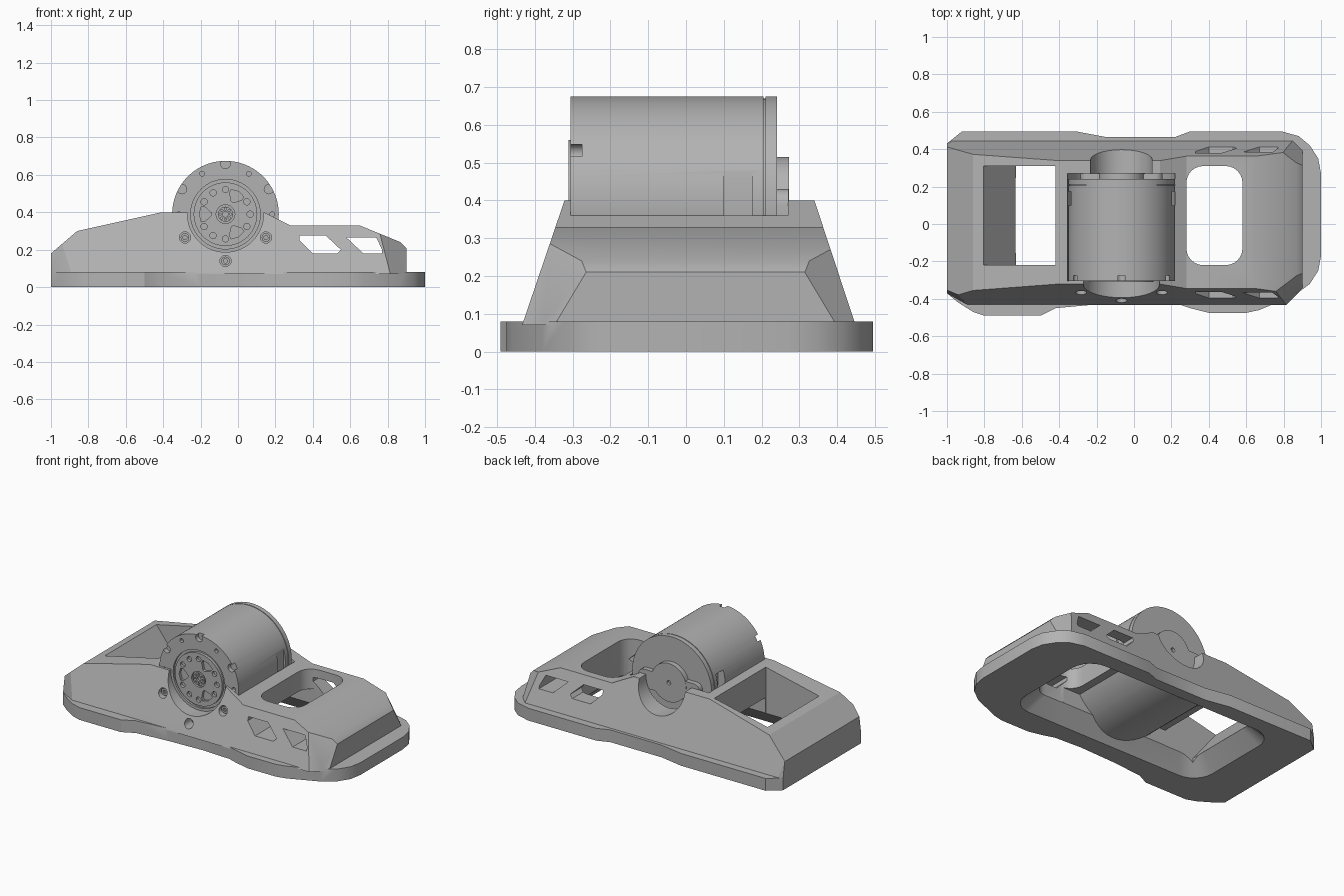
import bpy, bmesh, math
from mathutils import Vector

cube = bpy.data.objects.get("Cube")
if cube:
    bpy.data.objects.remove(cube)

grey = bpy.data.materials.new("plain_grey")
grey.use_nodes = True
grey.diffuse_color = (0.45, 0.45, 0.45, 1)
grey.node_tree.nodes["Principled BSDF"].inputs["Base Color"].default_value = grey.diffuse_color

CX, CZ, R = -0.067, 0.39, 0.285  # motor axis and radius


def finish(name, bm):
    bmesh.ops.recalc_face_normals(bm, faces=bm.faces)
    mesh = bpy.data.meshes.new(name)
    bm.to_mesh(mesh)
    bm.free()
    mesh.materials.append(grey)
    ob = bpy.data.objects.new(name, mesh)
    bpy.context.collection.objects.link(ob)
    return ob


def loft_bm(ring_a, ring_b):
    bm = bmesh.new()
    a = [bm.verts.new(p) for p in ring_a]
    b = [bm.verts.new(p) for p in ring_b]
    bm.faces.new(a)
    bm.faces.new(b)
    for i in range(len(a)):
        j = (i + 1) % len(a)
        bm.faces.new((a[i], a[j], b[j], b[i]))
    return bm


def along_y(pts, y0, y1):
    return loft_bm([(x, y0, z) for x, z in pts], [(x, y1, z) for x, z in pts])


def along_z(pts, z0, z1):
    return loft_bm([(x, y, z0) for x, y in pts], [(x, y, z1) for x, y in pts])


def circle(x, z, r, n=32):
    return [(x + r * math.cos(2 * math.pi * i / n), z + r * math.sin(2 * math.pi * i / n)) for i in range(n)]


def polar(angle, r):
    t = math.radians(angle)
    return CX + r * math.cos(t), CZ + r * math.sin(t)


def rect(x0, x1, y0, y1):
    return [(x0, y0), (x1, y0), (x1, y1), (x0, y1)]


def round_rect(x0, x1, y0, y1, r):
    pts = []
    corners = ((x1 - r, y1 - r), (x0 + r, y1 - r), (x0 + r, y0 + r), (x1 - r, y0 + r))
    for k, (x, y) in enumerate(corners):
        for s in range(7):
            t = math.pi / 2 * (k + s / 6)
            pts.append((x + r * math.cos(t), y + r * math.sin(t)))
    return pts


def boolean(ob, bm, operation="DIFFERENCE"):
    tool = finish("helper", bm)
    tool.hide_render = True
    mod = ob.modifiers.new("bool", "BOOLEAN")
    mod.object, mod.operation, mod.solver = tool, operation, "EXACT"
    graph = bpy.context.evaluated_depsgraph_get()
    mesh = bpy.data.meshes.new_from_object(ob.evaluated_get(graph))
    ob.modifiers.clear()
    ob.data = mesh
    bpy.data.objects.remove(tool)


def smooth(ob):
    bpy.ops.object.select_all(action="DESELECT")
    ob.select_set(True)
    bpy.context.view_layer.objects.active = ob
    bpy.ops.object.shade_smooth_by_angle(angle=math.radians(25))


# Housing: side profile cut by leaning walls and corner chamfers
profile = [(-1, 0.07), (0.9, 0.07), (0.9, 0.21), (0.87, 0.24), (0.65, 0.33), (0.28, 0.33),
           (0.14, 0.4), (-0.41, 0.4), (-0.86, 0.3), (-1, 0.18)]
bm = along_y(profile, -0.6, 0.6)
planes = [((0, -0.43, 0.08), (0, -1, 0.34)), ((0, 0.445, 0.08), (0, 1, 0.33)),
          ((-1, -0.37, 0.08), (-0.5, -0.9, 0.146)), ((-1, 0.43, 0.08), (-0.5, 0.9, 0.146)),
          ((0.9, -0.33, 0.1), (1, -1, 0.6)), ((0.9, 0.38, 0.1), (1, 1, 0.6))]
for co, no in planes:
    cut = bmesh.ops.bisect_plane(bm, geom=bm.verts[:] + bm.edges[:] + bm.faces[:], plane_co=co,
                                 plane_no=Vector(no).normalized(), clear_outer=True)
    edges = [e for e in cut["geom_cut"] if isinstance(e, bmesh.types.BMEdge)]
    bmesh.ops.holes_fill(bm, edges=edges)
housing = finish("housing", bm)

# Base flange with waisted sides and a rounded end
outline = [(-1, -0.37), (-0.94, -0.42), (-0.86, -0.47), (-0.8, -0.49), (-0.5, -0.49), (-0.42, -0.45),
           (-0.2, -0.43), (0.05, -0.42), (0.24, -0.43), (0.3, -0.45), (0.4, -0.475), (0.6, -0.475),
           (0.67, -0.46), (0.86, -0.38), (0.94, -0.32), (0.985, -0.25), (1, -0.17),
           (1, 0.27), (0.985, 0.35), (0.94, 0.42), (0.88, 0.47), (0.79, 0.495),
           (0.3, 0.495), (0.22, 0.465), (-0.15, 0.465), (-0.31, 0.495), (-0.92, 0.495), (-1, 0.43)]
boolean(housing, along_z(outline, 0, 0.08), "UNION")

# Openings: slanted bay, rounded bay, underside cavity and flared rim
boolean(housing, along_y([(-0.81, 0.6), (-0.81, 0.32), (-0.63, 0.09), (-0.63, -0.1),
                          (-0.42, -0.1), (-0.42, 0.6)], -0.22, 0.31))
boolean(housing, along_z(round_rect(0.28, 0.58, -0.22, 0.31, 0.09), -0.1, 0.6))
boolean(housing, along_z(rect(-0.5, 0.35, -0.219, 0.309), -0.1, 0.2))
low = round_rect(-0.74, 0.69, -0.31, 0.4, 0.14)
high = round_rect(-0.62, 0.57, -0.21, 0.3, 0.09)
boolean(housing, loft_bm([(x, y, -0.01) for x, y in low], [(x, y, 0.11) for x, y in high]))

# Motor cradle
arc = [polar(180 + 170 * i / 28, 0.35) for i in range(29)]
boolean(housing, along_y(arc + [(0.14, 0.4), (-0.41, 0.4)], -0.27, 0.335), "UNION")
boolean(housing, along_y(circle(CX, CZ, R + 0.003, 64), -0.305, 0.27))
boolean(housing, along_y(circle(CX, CZ, 0.203, 64), -0.6, -0.2))
boolean(housing, along_y(circle(CX, CZ, 0.165, 48), 0.2, 0.6))

# Wall windows
boolean(housing, along_y([(0.33, 0.275), (0.47, 0.275), (0.55, 0.2), (0.53, 0.18),
                          (0.4, 0.18), (0.33, 0.25)], -0.6, 0.6))
boolean(housing, along_y([(0.58, 0.265), (0.74, 0.265), (0.77, 0.2), (0.77, 0.18), (0.67, 0.18)], -0.6, 0.6))

# Mounting bolt holes and bolts in the front wall
for k, angle in enumerate((210, 270, 330)):
    x, z = polar(angle, 0.25)
    boolean(housing, along_y(circle(x, z, 0.03, 20), -0.6, -0.3))
    bolt = finish(f"mounting_bolt_{k + 1}", along_y(circle(x, z, 0.023, 16), -0.35, -0.29))
    boolean(bolt, along_y(circle(x, z, 0.012, 6), -0.4, -0.335))
    smooth(bolt)
smooth(housing)

# Motor can with rim notches, small holes and side slots
can = finish("motor_can", along_y(circle(CX, CZ, R, 96), -0.305, 0.205))
boolean(can, along_y(circle(CX, CZ, 0.186, 64), -0.4, -0.292))
for angle in (30, 90, 150):
    x, z = polar(angle, 0.268)
    boolean(can, along_y(circle(x, z, 0.025, 16), -0.4, -0.275))
for angle in (0, 60, 120, 180):
    boolean(can, along_y(circle(*polar(angle, 0.25), 0.013, 12), -0.4, -0.285))
for side in (-1, 1):
    x = CX + side * R
    boolean(can, along_y(rect(x - 0.014, x + 0.05, 0.3, 0.48), 0.1, 0.175))
smooth(can)

# Rear ring and groove
smooth(finish("rear_groove", along_y(circle(CX, CZ, R - 0.006, 96), 0.2, 0.215)))
smooth(finish("rear_ring", along_y(circle(CX, CZ, R, 96), 0.21, 0.24)))

# Rear cover with side ears and a shaft hole
cover = finish("rear_cover", along_y(circle(CX, CZ, 0.125, 48), 0.235, 0.272))
boolean(cover, along_y(round_rect(CX - 0.22, CX + 0.22, CZ - 0.08, CZ + 0.04, 0.04), 0.234, 0.271), "UNION")
boolean(cover, along_y(circle(CX, CZ, 0.014, 16), 0.255, 0.4))
smooth(cover)

# Output disc with slots, screw holes and hub
disc = finish("output_disc", along_y(circle(CX, CZ, 0.17, 64), -0.31, -0.28))
for angle in (60, 180, 300):
    slot = [polar(angle + a, r) for a, r in ((-5, 0.075), (-19, 0.115), (-17, 0.135), (0, 0.14),
                                             (17, 0.135), (19, 0.115), (5, 0.075))]
    boolean(disc, along_y(slot, -0.4, -0.288))
    for step in (30, 60, 90):
        boolean(disc, along_y(circle(*polar(angle + step, 0.132), 0.017, 14), -0.4, -0.288))
boolean(disc, along_y(circle(CX, CZ, 0.05, 32), -0.4, -0.295))
smooth(disc)
hub = finish("output_hub", along_y(circle(CX, CZ, 0.04, 32), -0.308, -0.285))
boolean(hub, along_y(circle(CX, CZ, 0.015, 16), -0.4, -0.292))
for k in range(8):
    boolean(hub, along_y(circle(*polar(45 * k, 0.028), 0.006, 8), -0.4, -0.295))
smooth(hub)
